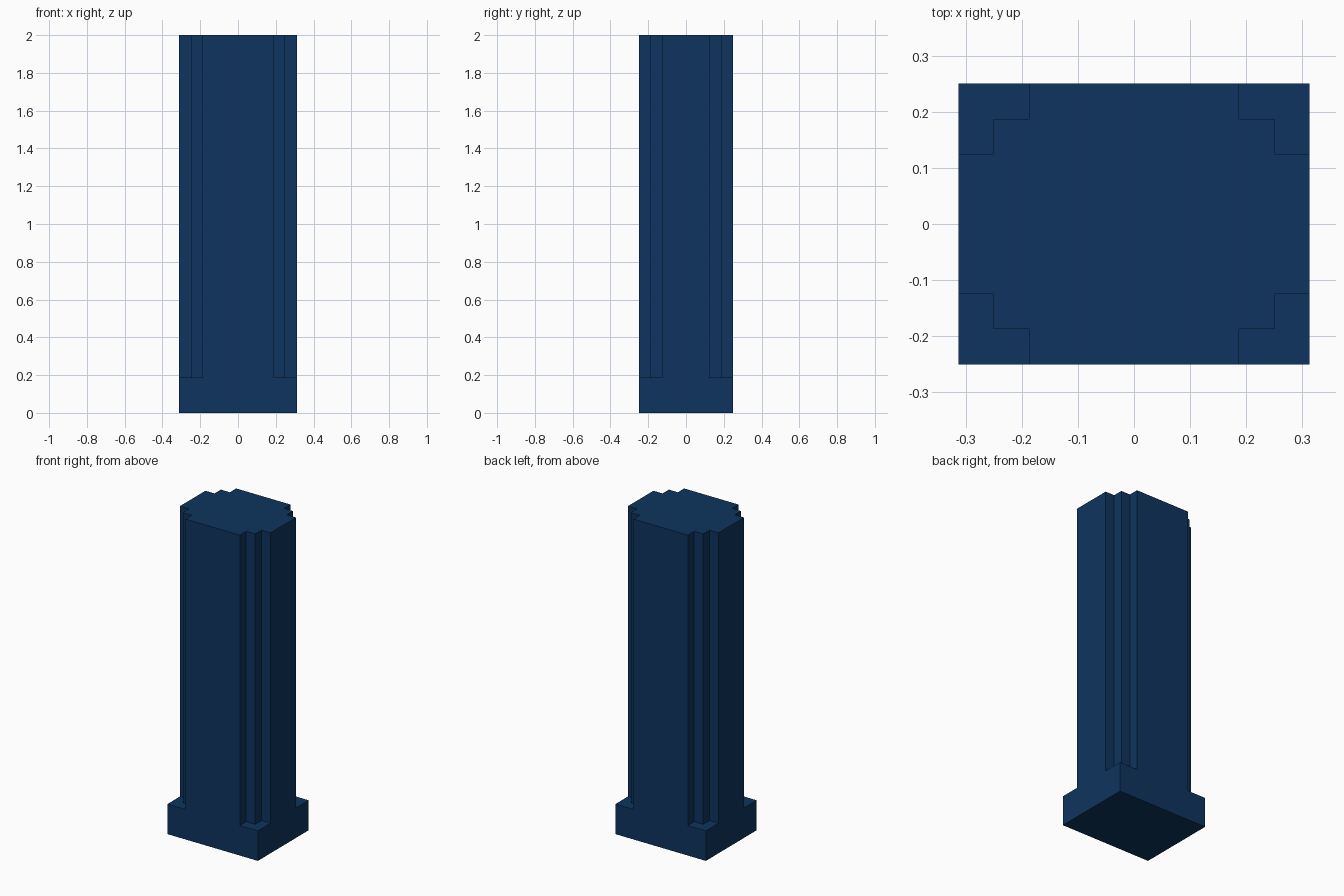
import bpy
import bmesh

cube = bpy.data.objects.get("Cube")
if cube:
    bpy.data.objects.remove(cube, do_unlink=True)

# Dimensions: half width, half depth, notch step, plinth height, total height
HX, HY, STEP, PLINTH, TOP = 0.3125, 0.25, 0.0625, 0.1875, 2.0

navy = bpy.data.materials.new("navy blue")
navy.use_nodes = True
colour = (0.0044, 0.0343, 0.112, 1.0)
navy.diffuse_color = colour
navy.node_tree.nodes["Principled BSDF"].inputs["Base Color"].default_value = colour


def notch(sx, sy):
    """Stepped corner outline, counter-clockwise seen from above."""
    pts = [(HX, HY - 2 * STEP), (HX - STEP, HY - 2 * STEP), (HX - STEP, HY - STEP),
           (HX - 2 * STEP, HY - STEP), (HX - 2 * STEP, HY)]
    pts = [(sx * x, sy * y) for x, y in pts]
    return pts if sx * sy > 0 else pts[::-1]


signs = [(1, 1), (-1, 1), (-1, -1), (1, -1)]
notches = [notch(*s) for s in signs]
corners = [(sx * HX, sy * HY) for sx, sy in signs]

bm = bmesh.new()


def face(points):
    bm.faces.new([bm.verts.new(p) for p in points])


# Underside of the plinth and top of the shaft
face([(*c, 0) for c in reversed(corners)])
face([(*p, TOP) for n in notches for p in n])

for i in range(4):
    n, m = notches[i], notches[(i + 1) % 4]
    k, q = corners[i], corners[(i + 1) % 4]
    # Plinth ledge and stepped shaft walls at this corner
    face([(*p, PLINTH) for p in reversed(n)] + [(*k, PLINTH)])
    for a, b in zip(n, n[1:]):
        face([(*a, PLINTH), (*b, PLINTH), (*b, TOP), (*a, TOP)])
    # Flush side running from the plinth up the shaft
    a, b = n[-1], m[0]
    face([(*k, 0), (*q, 0), (*q, PLINTH), (*b, PLINTH), (*b, TOP),
          (*a, TOP), (*a, PLINTH), (*k, PLINTH)])

# Weld into one closed solid
bmesh.ops.remove_doubles(bm, verts=bm.verts[:], dist=1e-5)
bmesh.ops.recalc_face_normals(bm, faces=bm.faces[:])

mesh = bpy.data.meshes.new("notched_pillar")
bm.to_mesh(mesh)
bm.free()
mesh.materials.append(navy)
pillar = bpy.data.objects.new("notched_pillar", mesh)
bpy.context.collection.objects.link(pillar)
